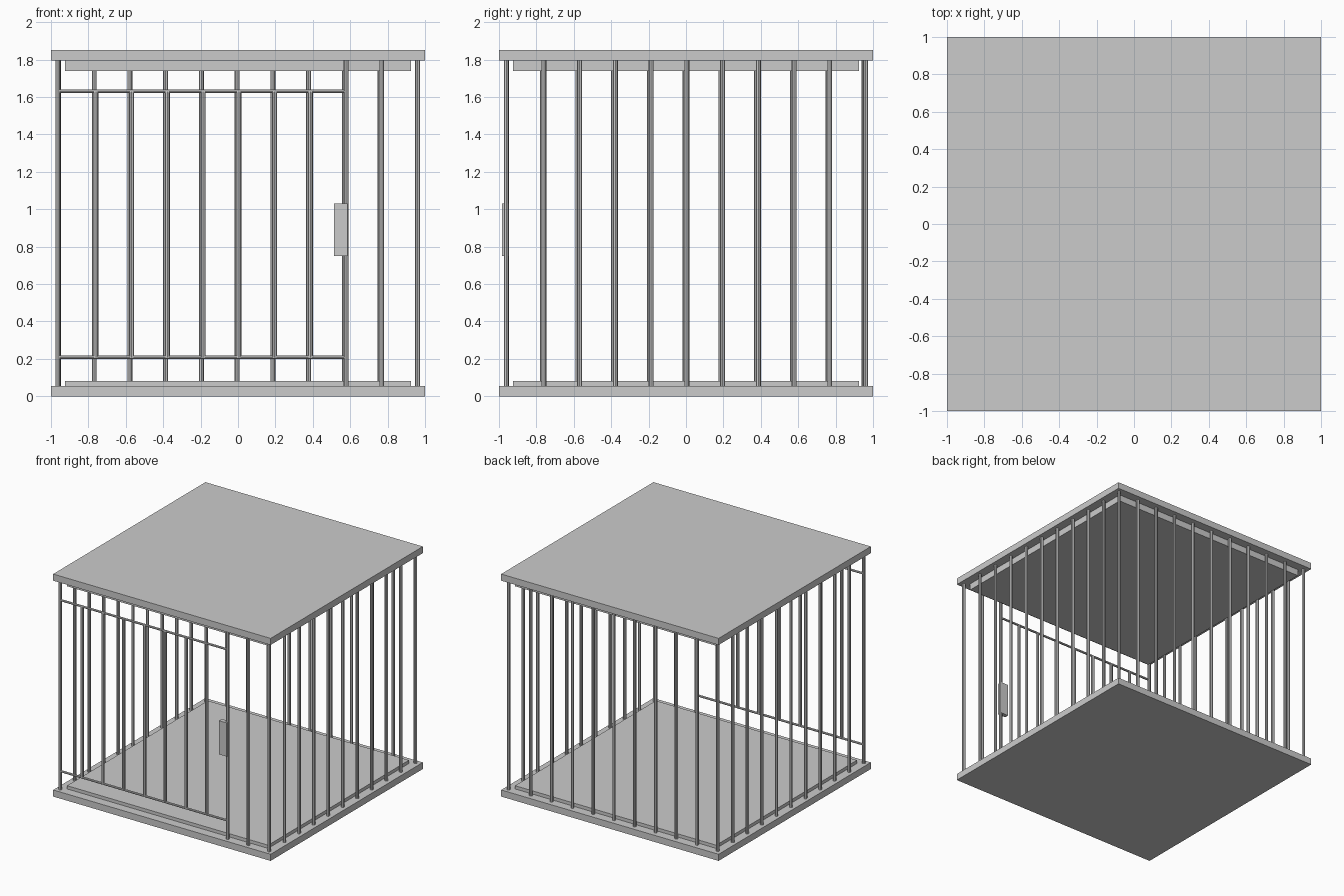
import bpy
from mathutils import Vector

if "Cube" in bpy.data.objects:
    bpy.data.objects.remove(bpy.data.objects["Cube"])

BAR_R = 0.013
Z_LOW, Z_HIGH = 0.05, 1.80
STEP = 1.72 / 9


def box(name, lo, hi):
    lo, hi = Vector(lo), Vector(hi)
    bpy.ops.mesh.primitive_cube_add(size=1, location=(lo + hi) / 2)
    ob = bpy.context.object
    ob.name = name
    ob.scale = hi - lo
    bpy.ops.object.transform_apply(location=False, rotation=False, scale=True)
    return ob


def rod(name, a, b, radius=BAR_R):
    a, b = Vector(a), Vector(b)
    d = b - a
    bpy.ops.mesh.primitive_cylinder_add(vertices=8, radius=radius, depth=d.length,
                                        location=(a + b) / 2,
                                        rotation=d.to_track_quat('Z', 'Y').to_euler())
    bpy.context.object.name = name


# floor and roof slabs, each with a smaller inset panel facing inwards
box("base_slab", (-1, -1, 0), (1, 1, 0.055))
box("floor_panel", (-0.925, -0.925, 0.05), (0.925, 0.925, 0.082))
box("roof_slab", (-1, -1, 1.795), (1, 1, 1.85))
box("ceiling_panel", (-0.925, -0.925, 1.74), (0.925, 0.925, 1.80))

# ten bars per wall, each wall ending in its own corner bar
FRONT, RIGHT, BACK, LEFT = -0.961, 0.96, 0.952, -0.963
for i in range(10):
    t = -0.76 + STEP * i
    walls = {"right_bar": (RIGHT, t), "back_bar": (-t, BACK), "left_bar": (LEFT, -t)}
    for name, (x, y) in walls.items():
        rod(name, (x, y, Z_LOW), (x, y, Z_HIGH))
    # the first seven front bars belong to the door and stop at its rails
    if i < 7:
        rod("door_bar", (t, FRONT, 0.208), (t, FRONT, 1.63))
    else:
        rod("front_bar", (t, FRONT, Z_LOW), (t, FRONT, Z_HIGH))

# door rails
for z in (0.208, 1.63):
    rod("door_rail", (LEFT, FRONT, z), (0.577, FRONT, z), 0.009)

# lock box
box("lock_box", (0.513, -0.984, 0.75), (0.585, -0.947, 1.03))
